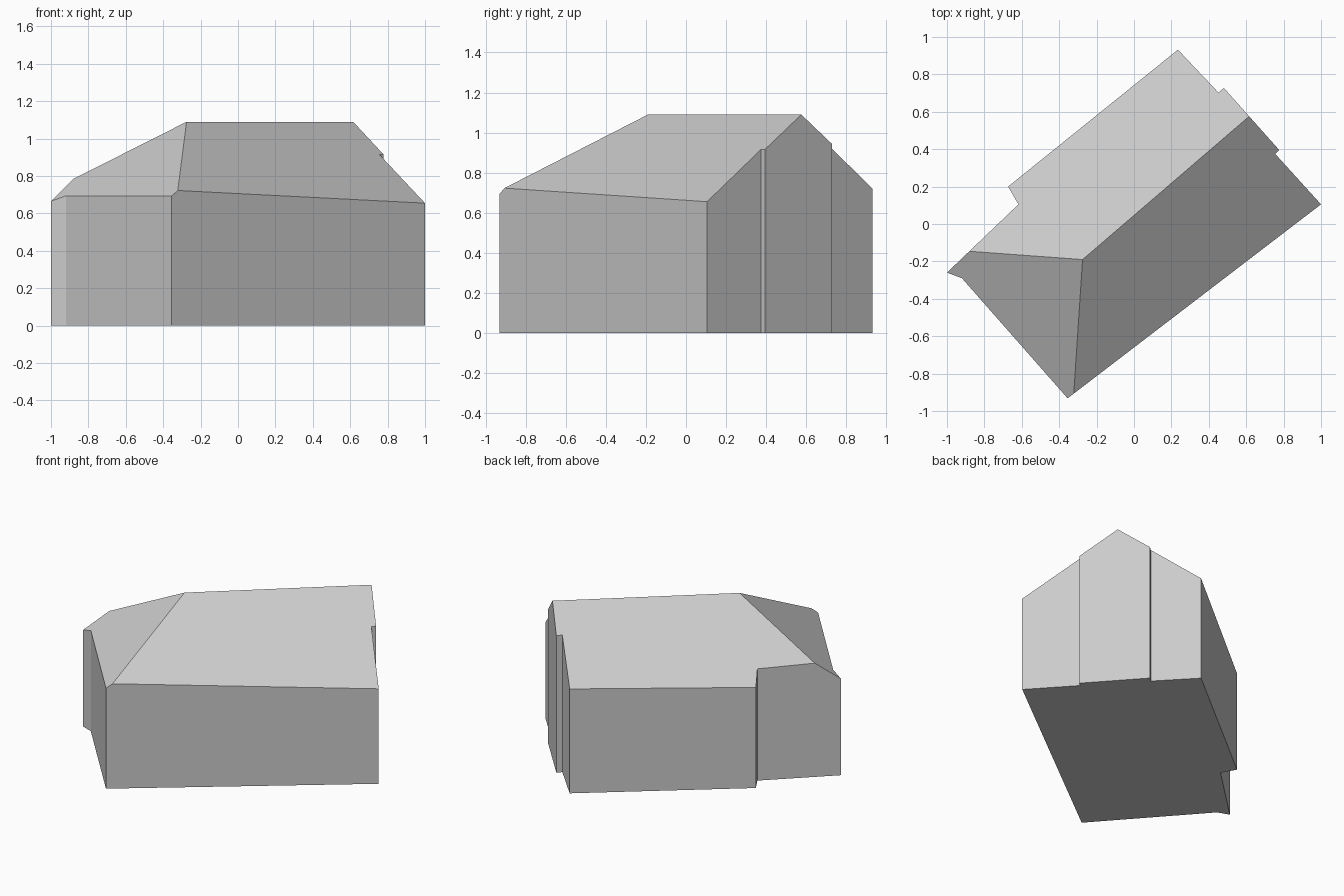
import bpy
import bmesh
from mathutils import Vector

cube = bpy.data.objects.get("Cube")
if cube:
    bpy.data.objects.remove(cube, do_unlink=True)

# Plain grey material
grey = bpy.data.materials.new("light grey")
grey.use_nodes = True
colour = (0.6, 0.6, 0.6, 1)
grey.diffuse_color = colour
grey.node_tree.nodes["Principled BSDF"].inputs["Base Color"].default_value = colour

# Ground outline, counterclockwise, with the notched end and side
footprint = [
    (-1, -0.26), (-0.92, -0.29), (-0.355, -0.932), (1, 0.105),
    (0.755, 0.375), (0.777, 0.395), (0.48, 0.728), (0.452, 0.702),
    (0.235, 0.932), (-0.673, 0.2), (-0.618, 0.105),
]

# Roof planes: each passes through the hip end of the ridge and two more points
ridge_hip = Vector((-0.275, -0.19, 1.09))
ridge_gable = Vector((0.615, 0.575, 1.09))
front_eave = Vector((1, 0.105, 0.655))
back_eave = Vector((0.235, 0.932, 0.72))
hip_back = Vector((-0.88, -0.145, 0.785))
hip_front = Vector((-0.325, -0.905, 0.722))
roof_planes = [
    (ridge_gable, front_eave),
    (ridge_gable, back_eave),
    (hip_back, hip_front),
]

# Walls: raise the outline higher than the roof
bm = bmesh.new()
base = bm.faces.new([bm.verts.new((x, y, 0)) for x, y in footprint])
raised = bmesh.ops.extrude_face_region(bm, geom=[base], use_keep_orig=True)
tops = [g for g in raised["geom"] if isinstance(g, bmesh.types.BMVert)]
bmesh.ops.translate(bm, verts=tops, vec=(0, 0, 2.5))

# Roof: slice the walls along each slope and cap the cut
for a, b in roof_planes:
    normal = (a - ridge_hip).cross(b - ridge_hip).normalized()
    if normal.z < 0:
        normal.negate()
    cut = bmesh.ops.bisect_plane(
        bm, geom=bm.verts[:] + bm.edges[:] + bm.faces[:], dist=1e-5,
        plane_co=ridge_hip, plane_no=normal, clear_outer=True)
    rim = [g for g in cut["geom_cut"]
           if isinstance(g, bmesh.types.BMEdge) and g.is_boundary]
    bmesh.ops.holes_fill(bm, edges=rim, sides=0)

bmesh.ops.recalc_face_normals(bm, faces=bm.faces[:])
mesh = bpy.data.meshes.new("house_body")
bm.to_mesh(mesh)
bm.free()
mesh.materials.append(grey)
house = bpy.data.objects.new("house_body", mesh)
bpy.context.collection.objects.link(house)
